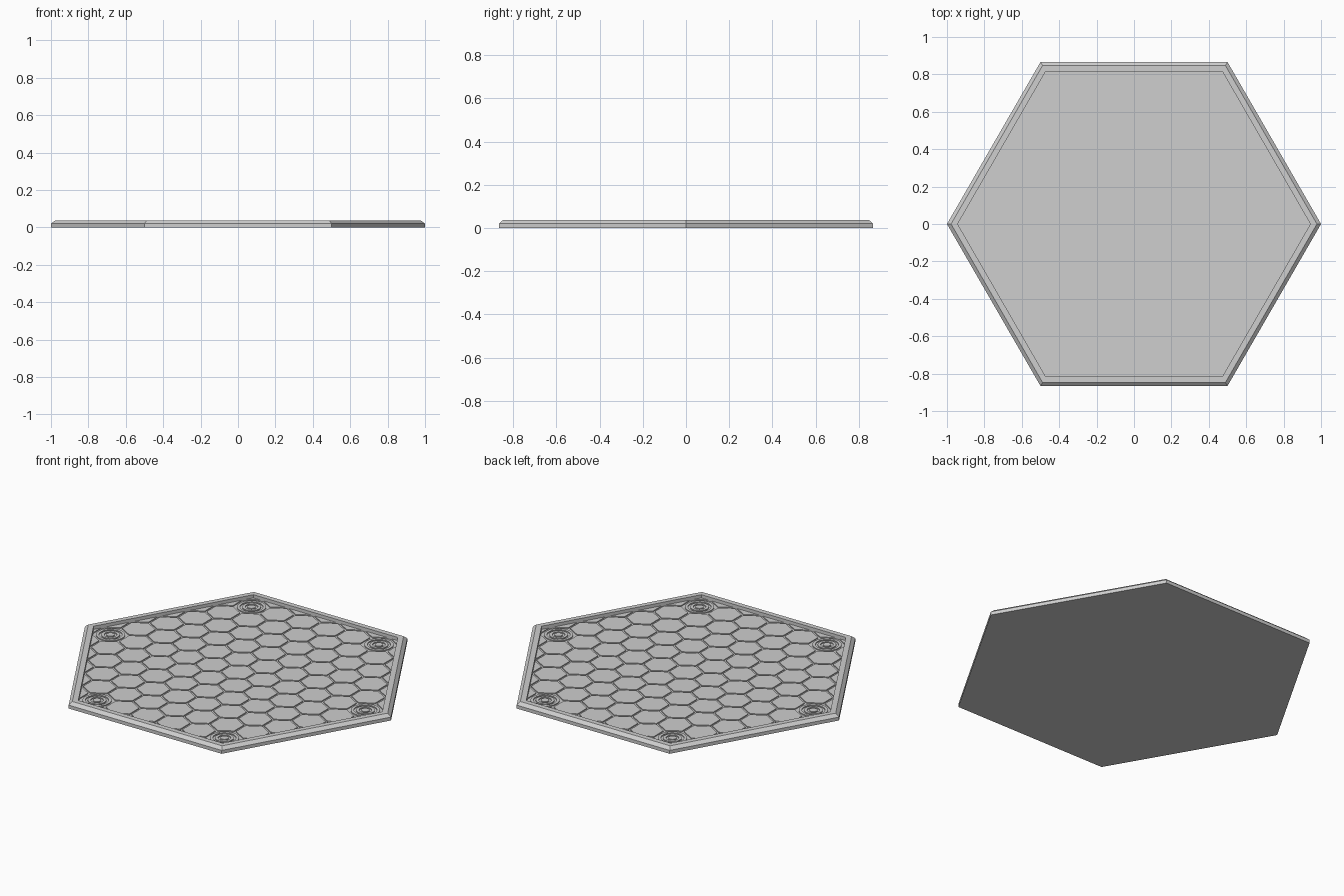
import bpy, bmesh
from math import cos, sin, pi, sqrt
from mathutils import Vector

cube = bpy.data.objects.get("Cube")
if cube:
    bpy.data.objects.remove(cube)

# Single stone grey
grey = bpy.data.materials.new("stone grey")
grey.use_nodes = True
colour = (0.62, 0.62, 0.62, 1)
grey.diffuse_color = colour
grey.node_tree.nodes["Principled BSDF"].inputs["Base Color"].default_value = colour

INNER = 0.943                  # corner radius inside the rim
FLOOR, TILE_TOP = 0.012, 0.018
PITCH = 0.1665                 # distance between tile centres
GAP = 0.012
RINGS = 5


def finish(bm, name):
    bmesh.ops.recalc_face_normals(bm, faces=bm.faces)
    mesh = bpy.data.meshes.new(name)
    bm.to_mesh(mesh)
    bm.free()
    mesh.materials.append(grey)
    obj = bpy.data.objects.new(name, mesh)
    bpy.context.collection.objects.link(obj)
    return obj


def loop(bm, centre, radius, z, sides, turn=0.0):
    return [bm.verts.new((centre[0] + radius * cos(turn + 2 * pi * i / sides),
                          centre[1] + radius * sin(turn + 2 * pi * i / sides), z))
            for i in range(sides)]


def bridge(bm, a, b):
    for i in range(len(a)):
        j = (i + 1) % len(a)
        bm.faces.new((a[i], a[j], b[j], b[i]))


def lathe(bm, centre, profile, sides, turn=0.0):
    """Sweep (radius, z) points about a centre and cap both ends."""
    loops = [loop(bm, centre, r, z, sides, turn) for r, z in profile]
    for a, b in zip(loops, loops[1:]):
        bridge(bm, a, b)
    bm.faces.new(loops[0])
    bm.faces.new(loops[-1])


# Tray: base, chamfered rim and sunken floor
bm = bmesh.new()
lathe(bm, (0, 0), [(1, 0), (1, 0.02), (0.978, 0.037),
                   (INNER, 0.037), (INNER, FLOOR)], 6)
finish(bm, "tray_with_rim")

# Hexagonal tiles, with corner places left free
bm = bmesh.new()
corners = []
n = RINGS + 1
for q in range(-n, n + 1):
    for r in range(-n, n + 1):
        ring = max(abs(q), abs(r), abs(q + r))
        if ring > n:
            continue
        centre = (PITCH * (q + r / 2), PITCH * r * sqrt(3) / 2)
        if ring == RINGS and 0 in (q, r, q + r):
            corners.append(centre)
            continue
        radius = (PITCH - GAP) / sqrt(3)
        lathe(bm, centre, [(radius, FLOOR - 0.002), (radius, TILE_TOP)], 6, pi / 6)

# Trim the outermost tiles where they meet the rim
for i in range(6):
    a = pi / 6 + i * pi / 3
    normal = Vector((cos(a), sin(a), 0))
    bmesh.ops.bisect_plane(bm, geom=bm.verts[:] + bm.edges[:] + bm.faces[:],
                           plane_co=normal * (INNER * cos(pi / 6) + 0.001),
                           plane_no=normal, clear_outer=True)
finish(bm, "floor_tiles")

# Corner medallions: concentric raised rings around a round boss
bm = bmesh.new()
for centre in corners:
    for outer, inner in ((0.078, 0.062), (0.05, 0.034)):
        loops = [loop(bm, centre, rad, z, 24) for rad, z in
                 ((outer, FLOOR - 0.002), (outer, TILE_TOP),
                  (inner, TILE_TOP), (inner, FLOOR - 0.002))]
        for k in range(4):
            bridge(bm, loops[k], loops[(k + 1) % 4])
    lathe(bm, centre, [(0.022, FLOOR - 0.002), (0.022, TILE_TOP)], 24)
finish(bm, "corner_medallions")
